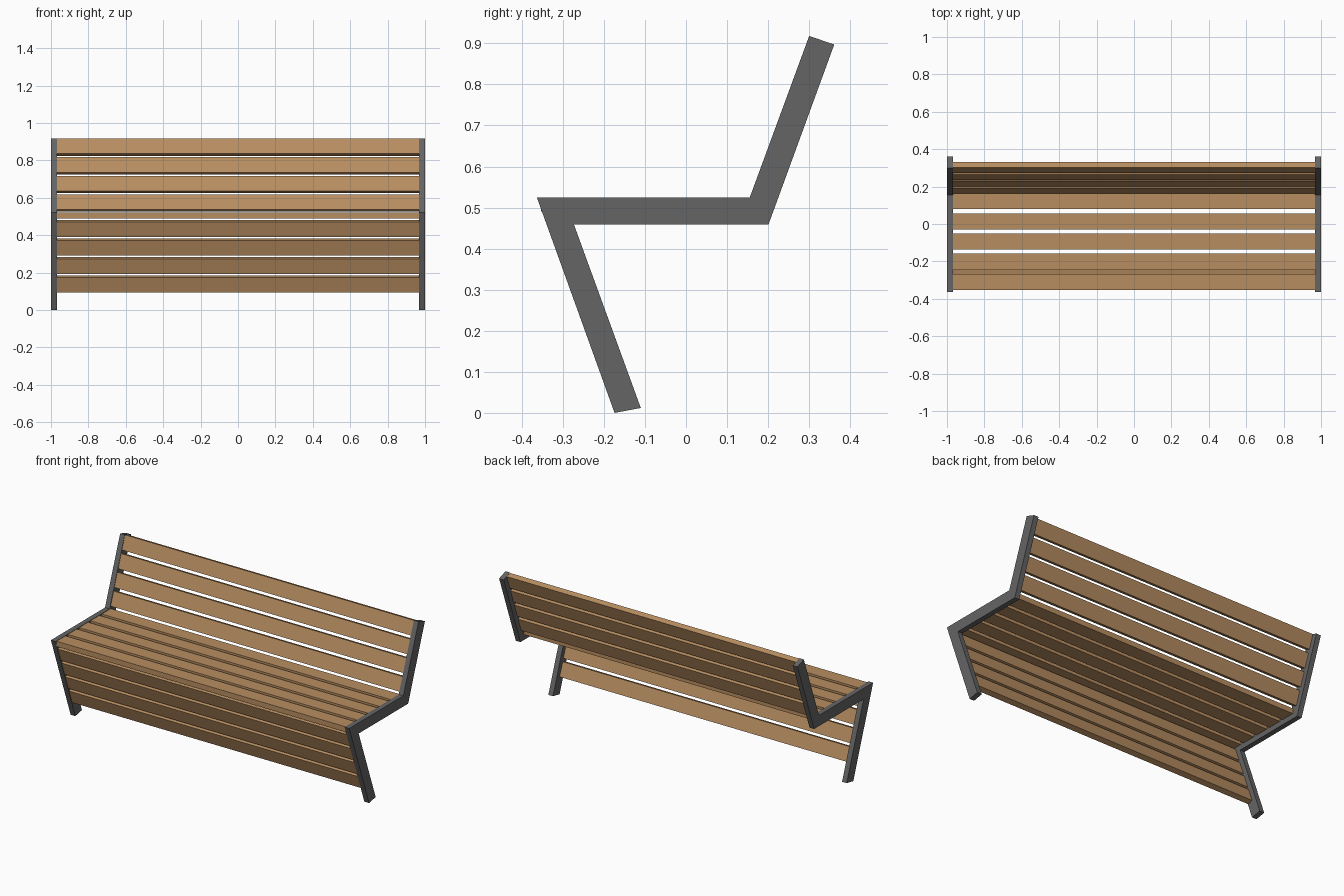
import bpy, bmesh
from math import radians, sin, cos
from mathutils import Vector, Matrix

if "Cube" in bpy.data.objects:
    bpy.data.objects.remove(bpy.data.objects["Cube"])


def material(name, color):
    m = bpy.data.materials.new(name)
    m.diffuse_color = color
    m.use_nodes = True
    m.node_tree.nodes["Principled BSDF"].inputs["Base Color"].default_value = m.diffuse_color
    return m


wood = material("wood", (0.48, 0.27, 0.12, 1))
metal = material("dark_metal", (0.13, 0.13, 0.13, 1))


def add_object(name, bm, mat):
    bmesh.ops.recalc_face_normals(bm, faces=bm.faces)
    me = bpy.data.meshes.new(name)
    bm.to_mesh(me)
    bm.free()
    me.materials.append(mat)
    ob = bpy.data.objects.new(name, me)
    bpy.context.collection.objects.link(ob)
    return ob


# Side frames: one bent profile (y, z) extruded along x
PROFILE = [(0.300, 0.918), (0.155, 0.524), (-0.363, 0.524), (-0.174, 0.0),
           (-0.110, 0.012), (-0.273, 0.459), (0.201, 0.459), (0.361, 0.897)]


def frame(name, x0, x1):
    bm = bmesh.new()
    face = bm.faces.new([bm.verts.new((x0, y, z)) for y, z in PROFILE])
    ext = bmesh.ops.extrude_face_region(bm, geom=[face])
    verts = [g for g in ext["geom"] if isinstance(g, bmesh.types.BMVert)]
    bmesh.ops.translate(bm, verts=verts, vec=(x1 - x0, 0, 0))
    add_object(name, bm, metal)


frame("left_frame", -1.0, -0.969)
frame("right_frame", 0.969, 1.0)

# Slats: flat boards between the frames, set just under the outer face
LENGTH, WIDTH, THICK = 1.938, 0.086, 0.032


def slat_row(name, count, y, z, angle, pitch):
    """(y, z) is the outer-face start edge; the row runs along the angle."""
    a = radians(angle)
    along = Vector((0, cos(a), sin(a)))
    inward = Vector((0, sin(a), -cos(a)))
    for i in range(count):
        centre = Vector((0, y, z)) + along * (i * pitch + WIDTH / 2) + inward * THICK / 2
        mat = (Matrix.Translation(centre) @ Matrix.Rotation(a, 4, 'X')
               @ Matrix.Diagonal((LENGTH, WIDTH, THICK, 1)))
        bm = bmesh.new()
        bmesh.ops.create_cube(bm, size=1, matrix=mat)
        add_object(f"{name}_{i + 1}", bm, wood)


slat_row("seat_slat", 5, -0.353, 0.522, 0, 0.108)
slat_row("backrest_slat", 4, 0.164, 0.537, 70, 0.106)
slat_row("leg_slat", 4, -0.204, 0.094, 110, 0.105)
